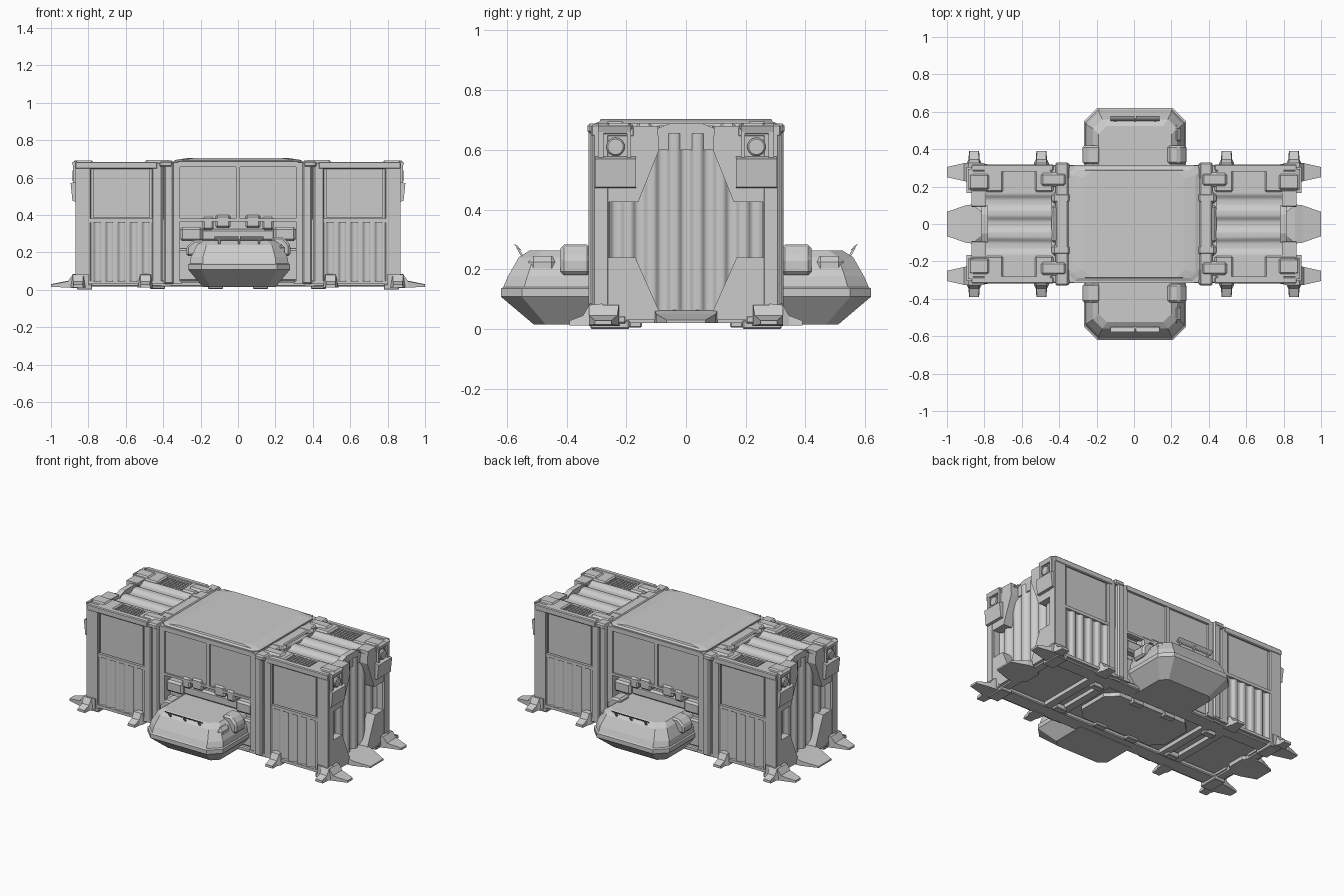
import bpy, bmesh, math

grey = bpy.data.materials.new("light grey")
grey.diffuse_color = (0.6, 0.6, 0.6, 1)


def finish(name, bm, mirror="", bevel=0.0, smooth=False):
    if not smooth:
        bmesh.ops.recalc_face_normals(bm, faces=bm.faces)
    me = bpy.data.meshes.new(name)
    bm.to_mesh(me)
    bm.free()
    me.materials.append(grey)
    ob = bpy.data.objects.new(name, me)
    bpy.context.collection.objects.link(ob)
    if smooth:
        for p in me.polygons:
            p.use_smooth = True
    if bevel:
        m = ob.modifiers.new("bevel", "BEVEL")
        m.width, m.segments = bevel, 1
    if mirror:
        m = ob.modifiers.new("mirror", "MIRROR")
        m.use_axis = ("x" in mirror, "y" in mirror, False)
        m.use_mirror_merge = False
    return ob


def loft(name, rings, mirror="", bevel=0.0):
    """Skin equal-length rings of 3D points and cap both ends."""
    bm = bmesh.new()
    vs = [[bm.verts.new(p) for p in r] for r in rings]
    n = len(rings[0])
    for a, b in zip(vs, vs[1:]):
        for i in range(n):
            j = (i + 1) % n
            bm.faces.new((a[i], a[j], b[j], b[i]))
    bm.faces.new(vs[0])
    bm.faces.new(vs[-1])
    return finish(name, bm, mirror, bevel)


def prism(name, pts, axis, a, b, mirror="", bevel=0.0):
    put = {"x": lambda p, t: (t, p[0], p[1]), "y": lambda p, t: (p[0], t, p[1]),
           "z": lambda p, t: (p[0], p[1], t)}[axis]
    return loft(name, [[put(p, a) for p in pts], [put(p, b) for p in pts]], mirror, bevel)


def box(name, x0, x1, y0, y1, z0, z1, mirror="", bevel=0.0):
    return prism(name, [(x0, y0), (x1, y0), (x1, y1), (x0, y1)], "z", z0, z1, mirror, bevel)


def ribbed(name, place, u0, u1, ribs, lo, hi, amp, mirror=""):
    """Corrugated sheet: place(u, v, depth) gives the 3D point."""
    bm = bmesh.new()
    n = ribs * 12
    prev = None
    for i in range(n + 1):
        u = u0 + (u1 - u0) * i / n
        d = amp * max(-1, min(1, 1.7 * math.cos(2 * math.pi * ribs * i / n)))
        cur = [bm.verts.new(place(u, f(u), d)) for f in (lo, hi)]
        if prev:
            bm.faces.new((prev[0], cur[0], cur[1], prev[1]))
        prev = cur
    return finish(name, bm, mirror, 0, True)


# Inner cores
box("end_core", 0.43, 0.80, -0.295, 0.295, 0.045, 0.655, "x")
box("centre_core", -0.44, 0.44, -0.25, 0.25, 0.045, 0.67)
box("upper_cabin", -0.40, 0.40, -0.30, 0.30, 0.375, 0.68)

# Side walls of end modules
box("corner_post", 0.785, 0.87, 0.255, 0.315, 0.03, 0.68, "xy", 0.008)
box("inner_post", 0.405, 0.46, 0.26, 0.315, 0.03, 0.68, "xy", 0.006)
box("middle_rail", 0.45, 0.80, 0.28, 0.312, 0.36, 0.38, "xy")
box("upper_rail", 0.45, 0.80, 0.28, 0.315, 0.655, 0.682, "xy")
box("lower_rail", 0.30, 0.87, 0.28, 0.315, 0.03, 0.048, "xy")
box("side_window", 0.47, 0.775, 0.28, 0.304, 0.385, 0.65, "xy")
ribbed("side_corrugation", lambda u, v, d: (u, 0.302 + d, v), 0.46, 0.785, 5,
       lambda u: 0.045, lambda u: 0.362, 0.006, "xy")

# Portal posts round the middle bay
box("portal_post", 0.345, 0.395, 0.24, 0.327, 0.03, 0.685, "xy", 0.008)
box("portal_jamb", 0.31, 0.345, 0.24, 0.312, 0.03, 0.68, "xy")
box("portal_beam", 0.35, 0.42, -0.33, 0.33, 0.655, 0.688, "x", 0.008)

# Middle bay: glazing, recess fittings
box("window_header", -0.32, 0.32, 0.28, 0.315, 0.655, 0.685, "y")
box("window_mullion", -0.012, 0.012, 0.28, 0.312, 0.37, 0.66, "y")
box("window_sill", -0.32, 0.32, 0.28, 0.31, 0.365, 0.38, "y")
box("bay_ledge", -0.32, 0.32, 0.24, 0.285, 0.045, 0.22, "y", 0.01)
box("bay_console", 0.19, 0.31, 0.24, 0.30, 0.26, 0.335, "xy", 0.012)
box("bay_bench", -0.2, 0.2, 0.24, 0.28, 0.26, 0.325, "y", 0.012)
for x0, x1, z0, z1 in ((0.13, 0.19, 0.32, 0.39), (0.04, 0.12, 0.33, 0.40)):
    box("bay_bracket", x0, x1, 0.24, 0.31, z0, z1, "xy", 0.01)

# Raised roof cover with softened rim
def cover_ring(w, d, c, z):
    return [(sx * x, sy * y, z) for sx, sy, x, y in (
        (-1, -1, w, d - c), (-1, -1, w - c, d), (1, -1, w - c, d), (1, -1, w, d - c),
        (1, 1, w, d - c), (1, 1, w - c, d), (-1, 1, w - c, d), (-1, 1, w, d - c))]

loft("roof_cover", [cover_ring(0.345, 0.305, 0.03, 0.67), cover_ring(0.345, 0.305, 0.03, 0.688),
                    cover_ring(0.33, 0.29, 0.03, 0.695), cover_ring(0.27, 0.285, 0.04, 0.704)])

# End module roofs
ribbed("roof_corrugation", lambda u, v, d: (v, u, 0.664 + d), -0.175, 0.175, 3,
       lambda u: 0.43, lambda u: 0.80 + 0.06 * min(1, max(0, (abs(u) - 0.05) / 0.05)), 0.008, "x")
box("roof_edge_rail", 0.43, 0.87, 0.285, 0.318, 0.645, 0.684, "xy", 0.005)
box("roof_inner_block", 0.43, 0.53, 0.17, 0.29, 0.64, 0.684, "xy", 0.01)
box("roof_outer_block", 0.70, 0.87, 0.17, 0.29, 0.64, 0.682, "xy", 0.008)
box("roof_grille", 0.52, 0.71, 0.17, 0.29, 0.64, 0.668, "xy")
for i in range(8):
    box("grille_bar", 0.535 + i * 0.021, 0.543 + i * 0.021, 0.175, 0.285, 0.66, 0.673, "xy")
box("roof_hinge", 0.34, 0.44, 0.11, 0.17, 0.65, 0.69, "xy", 0.014)
box("roof_latch", 0.34, 0.44, -0.1, 0.1, 0.64, 0.682, "x", 0.012)
box("roof_clamp", 0.36, 0.50, 0.20, 0.275, 0.66, 0.695, "xy", 0.014)
box("roof_corner_cap", 0.77, 0.885, 0.18, 0.27, 0.66, 0.69, "xy", 0.012)

# End walls: recessed corrugated sheet with a shaped frame in front
ribbed("end_corrugation", lambda u, v, d: (0.815 + d, u, v), -0.27, 0.27, 7,
       lambda u: 0.045, lambda u: 0.655, 0.009, "x")
prism("end_frame", [(0.095, 0.68), (0.09, 0.60), (0.16, 0.425), (0.26, 0.425), (0.26, 0.24),
                    (0.17, 0.24), (0.09, 0.06), (0.10, 0.03), (0.315, 0.03), (0.315, 0.68)],
      "x", 0.79, 0.868, "xy")
prism("end_lintel", [(-0.1, 0.60), (0.1, 0.60), (0.1, 0.67), (0.05, 0.69), (-0.05, 0.69), (-0.1, 0.67)],
      "x", 0.78, 0.815, "x")
prism("end_lamp_box", [(0.86, 0.47), (0.885, 0.475), (0.895, 0.57), (0.86, 0.58)], "y",
      0.167, 0.305, "xy")
prism("end_lamp_hood", [(0.86, 0.65), (0.88, 0.655), (0.888, 0.68), (0.86, 0.69)], "y",
      0.185, 0.295, "xy")
box("end_lamp_cheek", 0.86, 0.882, 0.185, 0.198, 0.57, 0.66, "xy")
box("end_lamp_cheek_outer", 0.86, 0.882, 0.277, 0.295, 0.57, 0.66, "xy")
prism("end_lamp", [(0.236 + 0.031 * math.cos(k * math.pi / 8), 0.61 + 0.031 * math.sin(k * math.pi / 8))
                   for k in range(16)], "x", 0.86, 0.885, "xy", 0.005)

# Spreading feet
def foot_ring(x, y0, y1, z0, z1):
    return [(x, y0, z0), (x, y1, z0), (x, y1, z1), (x, y0, z1)]

loft("end_foot", [foot_ring(0.80, 0.22, 0.325, 0.01, 0.085), foot_ring(0.885, 0.225, 0.325, 0.01, 0.08),
                  foot_ring(0.91, 0.23, 0.325, 0.012, 0.045), foot_ring(1.0, 0.25, 0.305, 0.015, 0.028)], "xy")
loft("end_step", [foot_ring(0.78, -0.06, 0.06, 0.02, 0.065), foot_ring(0.86, -0.105, 0.105, 0.02, 0.062),
                  foot_ring(0.90, -0.10, 0.10, 0.02, 0.05), foot_ring(1.0, -0.065, 0.065, 0.02, 0.03)], "x")
for fx in (0.495, 0.855):
    loft("side_foot", [[(fx - w, y, 0.012), (fx + w, y, 0.012), (fx + w * k, y, z), (fx - w * k, y, z)]
                       for y, w, k, z in ((0.28, 0.042, 0.7, 0.085), (0.325, 0.04, 0.7, 0.08),
                                          (0.345, 0.03, 0.85, 0.045), (0.39, 0.027, 0.9, 0.028))], "xy")

# Underframe
box("underframe_rail", -0.87, 0.87, 0.20, 0.30, 0.018, 0.046, "y", 0.006)
for bx in (0.36, 0.47, 0.80):
    box("underframe_beam", bx, bx + 0.05, -0.30, 0.30, 0.02, 0.05, "x")
prism("belly_hatch", [(-0.32, -0.10), (-0.25, -0.17), (0.25, -0.17), (0.32, -0.10),
                      (0.32, 0.10), (0.25, 0.17), (-0.25, 0.17), (-0.32, 0.10)], "z", 0.02, 0.05)
for px in (0.12, 0.43):
    box("ground_pad", px - 0.04, px + 0.04, 0.148, 0.19, 0.004, 0.04, "xy", 0.004)
box("corner_pad", 0.78, 0.86, 0.19, 0.32, 0.0, 0.03, "xy", 0.004)

# Side pods with lofted chamfered hull
def pod_ring(z, w, yf, c, yb=-0.25, cx=0.006):
    return [(cx - w, yb, z), (cx - w, yf + c, z), (cx - w + c, yf, z),
            (cx + w - c, yf, z), (cx + w, yf + c, z), (cx + w, yb, z)]

loft("side_pod", [pod_ring(0.015, 0.195, -0.51, 0.04), pod_ring(0.108, 0.272, -0.62, 0.07),
                  pod_ring(0.135, 0.272, -0.62, 0.07), pod_ring(0.14, 0.264, -0.612, 0.07),
                  pod_ring(0.175, 0.258, -0.597, 0.065), pod_ring(0.24, 0.225, -0.56, 0.05),
                  pod_ring(0.262, 0.195, -0.525, 0.045)], "y")
prism("pod_intake", [(0.18, 0.18), (0.28, 0.18), (0.28, 0.24), (0.24, 0.283), (0.18, 0.283)], "y",
      -0.42, -0.32, "y", 0.012)
prism("pod_side_cover", [(-0.275, 0.18), (-0.18, 0.18), (-0.18, 0.266), (-0.235, 0.266), (-0.275, 0.23)], "y",
      -0.42, -0.32, "y", 0.01)
box("pod_side_panel", 0.20, 0.25, -0.53, -0.43, 0.18, 0.245, "y", 0.02)

# Slim grab bar on each pod
for x0, x1 in ((-0.125, 0.002), (0.01, 0.137)):
    loft("pod_grab_bar", [[(x0, y, z), (x1, y, z), (x1, y - 0.012, z + 0.006), (x0, y - 0.012, z + 0.006)]
                          for y, z in ((-0.55, 0.262), (-0.565, 0.279))], "y")
for hx in (-0.10, 0.006, 0.112):
    loft("grab_bar_stem", [[(hx - 0.006, y, z), (hx + 0.006, y, z), (hx + 0.006, y - 0.008, z),
                            (hx - 0.006, y - 0.008, z)] for y, z in ((-0.54, 0.235), (-0.56, 0.272))], "y")
